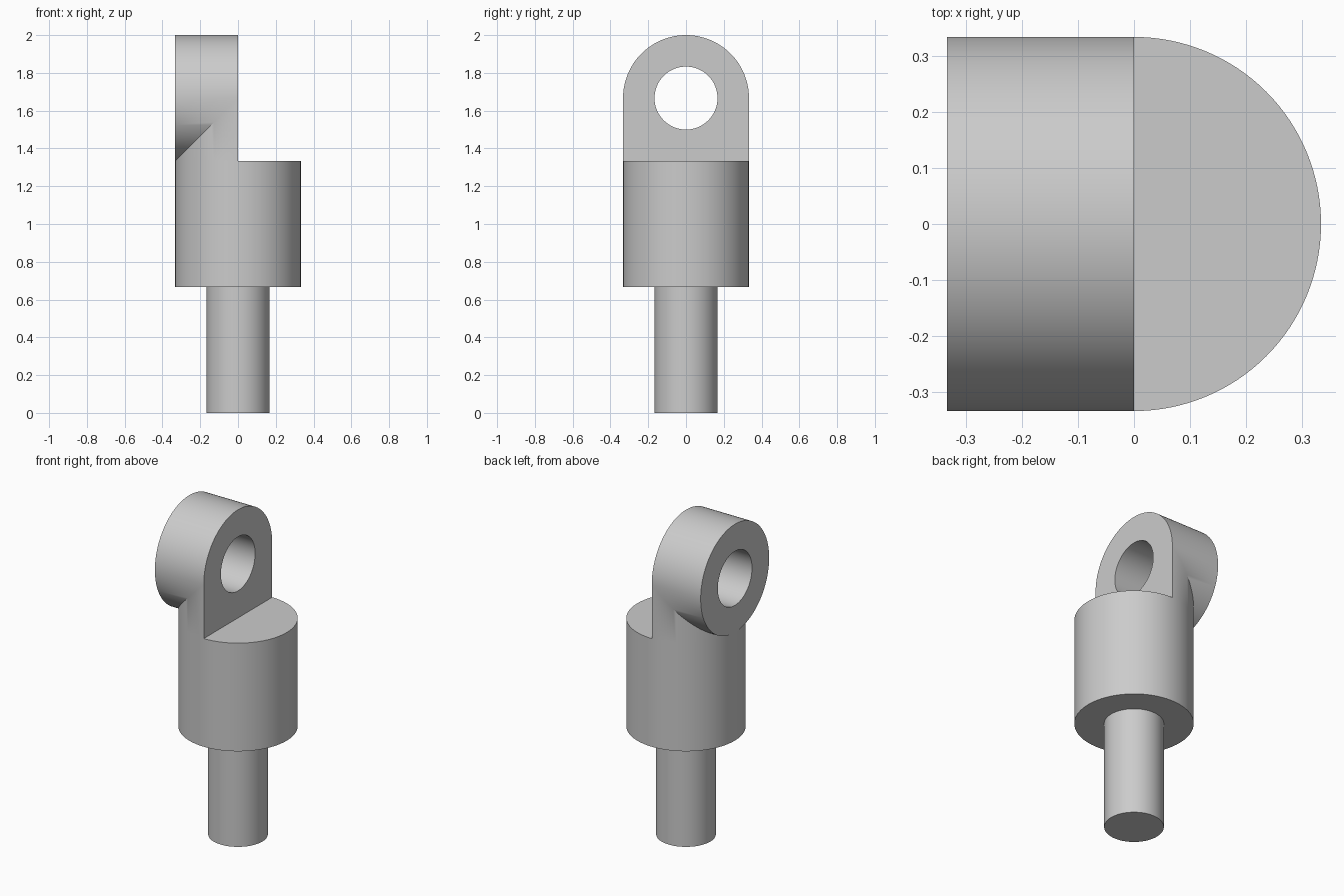
import bpy
import bmesh
from math import sin, cos, pi

R = 1 / 3          # body and eye radius
BORE = R / 2       # bore and shank radius
Z_BODY, Z_STEP, Z_EYE = 2 * R, 4 * R, 5 * R
N = 128            # segments, a multiple of four

cube = bpy.data.objects.get("Cube")
if cube:
    bpy.data.objects.remove(cube, do_unlink=True)

steel = bpy.data.materials.new("grey_steel")
steel.use_nodes = True
grey = (0.6, 0.6, 0.6, 1)
steel.diffuse_color = grey
steel.node_tree.nodes["Principled BSDF"].inputs["Base Color"].default_value = grey


def finish(obj):
    obj.data.materials.append(steel)
    bpy.ops.object.select_all(action="DESELECT")
    obj.select_set(True)
    bpy.context.view_layer.objects.active = obj
    bpy.ops.object.shade_smooth_by_angle(angle=pi / 6)


def cylinder(name, radius, bottom, top):
    bpy.ops.mesh.primitive_cylinder_add(
        vertices=N, radius=radius, depth=top - bottom,
        location=(0, 0, (bottom + top) / 2))
    obj = bpy.context.object
    obj.name = name
    finish(obj)


# Shank and round body
cylinder("shank", BORE, 0, Z_BODY + 0.05)
cylinder("body", R, Z_BODY, Z_STEP)

# Eye: a cross barrel mitred into the half-round neck that rises from the body
bm = bmesh.new()


def ring(radius, x_rule):
    """Points round the eye axis; x_rule gives x from the height off the axis."""
    points = []
    for k in range(N):
        y, h = radius * sin(2 * pi * k / N), radius * cos(2 * pi * k / N)
        points.append(bm.verts.new((x_rule(h), y, Z_EYE + h)))
    return points


def bridge(a, b, segments=range(N)):
    for k in segments:
        n = (k + 1) % N
        bm.faces.new((a[k], a[n], b[n], b[k]))


outer_back = ring(R, lambda h: -R)
outer_seam = ring(R, lambda h: min(0, h))
inner_back = ring(BORE, lambda h: -R)
inner_front = ring(BORE, lambda h: 0)

bridge(outer_back, outer_seam)       # barrel, ending at the mitre
bridge(outer_back, inner_back)       # back face
bridge(inner_back, inner_front)      # bore

# Neck wall below the mitre, standing on the body
lower = range(N // 4, 3 * N // 4)
foot = {k: bm.verts.new((min(0, outer_seam[k].co.x), outer_seam[k].co.y, Z_STEP))
        for k in range(N // 4, 3 * N // 4 + 1)}
bridge(outer_seam, foot, lower)

# Flat front face: arch on top, straight base at the step
bridge(inner_front, outer_seam, [k for k in range(N) if k not in lower])
base = {k: bm.verts.new((0, v.co.y, Z_STEP)) for k, v in foot.items()}
first, last = N // 4, 3 * N // 4
corners = {first: base[first], last: base[last]}
base[first], base[last] = outer_seam[first], outer_seam[last]
bridge(inner_front, base, lower)
bm.faces.new((outer_seam[first], corners[first], base[first + 1]))
bm.faces.new((outer_seam[last], corners[last], base[last - 1]))

bmesh.ops.remove_doubles(bm, verts=bm.verts, dist=1e-5)
bmesh.ops.recalc_face_normals(bm, faces=bm.faces)
mesh = bpy.data.meshes.new("eye")
bm.to_mesh(mesh)
bm.free()
eye = bpy.data.objects.new("eye", mesh)
bpy.context.collection.objects.link(eye)
finish(eye)
